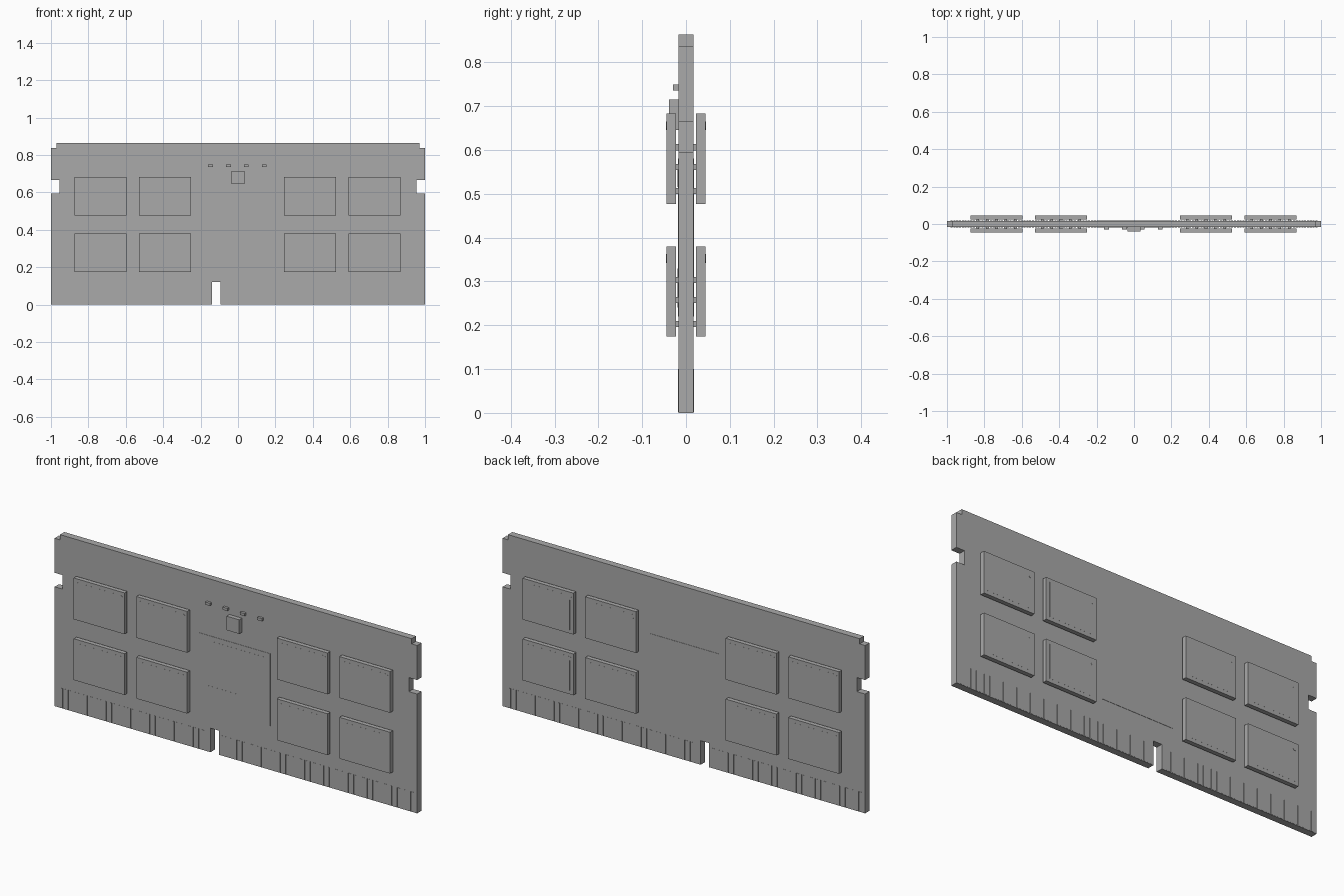
import bpy, bmesh, math
from mathutils import Matrix

cube = bpy.data.objects.get("Cube")
if cube:
    bpy.data.objects.remove(cube, do_unlink=True)

grey = bpy.data.materials.new("plain_grey")
GREY = (0.4, 0.4, 0.4, 1)
grey.diffuse_color = GREY
grey.use_nodes = True
grey.node_tree.nodes["Principled BSDF"].inputs["Base Color"].default_value = GREY

HALF = 0.017  # half the board thickness


def finish(name, bm):
    bmesh.ops.recalc_face_normals(bm, faces=bm.faces)
    mesh = bpy.data.meshes.new(name)
    bm.to_mesh(mesh)
    bm.free()
    mesh.materials.append(grey)
    obj = bpy.data.objects.new(name, mesh)
    bpy.context.scene.collection.objects.link(obj)
    return obj


def add_box(bm, x0, x1, y0, y1, z0, z1):
    place = Matrix.Translation(((x0 + x1) / 2, (y0 + y1) / 2, (z0 + z1) / 2))
    size = Matrix.Diagonal((x1 - x0, abs(y1 - y0), z1 - z0, 1))
    bmesh.ops.create_cube(bm, size=1, matrix=place @ size)


def boxes(name, *specs):
    bm = bmesh.new()
    for spec in specs:
        add_box(bm, *spec)
    return finish(name, bm)


# Circuit board: outline with stepped corners, side notches and key slot
side = [(1, 0), (1, 0.595), (0.955, 0.595), (0.955, 0.665),
        (1, 0.665), (1, 0.837), (0.97, 0.837), (0.97, 0.863)]
key = [(-0.14, 0), (-0.14, 0.12), (-0.093, 0.12), (-0.093, 0)]
outline = side + [(-x, z) for x, z in reversed(side)] + key
bm = bmesh.new()
face = bm.faces.new([bm.verts.new((x, -HALF, z)) for x, z in outline])
extruded = bmesh.ops.extrude_face_region(bm, geom=[face])
moved = [v for v in extruded["geom"] if isinstance(v, bmesh.types.BMVert)]
bmesh.ops.translate(bm, verts=moved, vec=(0, 2 * HALF, 0))
finish("circuit_board", bm)

CHIP_X = (-0.735, -0.39, 0.385, 0.73)
CHIP_Z = (0.277, 0.58)
CHIP_W, CHIP_H = 0.14, 0.103

for label, s in (("front", -1), ("back", 1)):
    # Edge contacts on both sides of the key slot
    pitch = 0.015
    bm = bmesh.new()
    for i in range(-65, 66):
        x = i * pitch
        if -0.155 < x < -0.078:
            continue
        add_box(bm, x - 0.0055, x + 0.0055, s * HALF, s * (HALF + 0.0008), 0.002, 0.1)
    finish(label + "_contacts", bm)

    # Paper label in the middle
    boxes(label + "_label", (-0.2, 0.19, s * HALF, s * (HALF + 0.0015), 0.22, 0.58))

    # Memory chips held off the board on solder balls
    for row, cz in zip(("lower", "upper"), CHIP_Z):
        for n, cx in enumerate(CHIP_X, 1):
            name = f"{label}_{row}_chip_{n}"
            boxes(name, (cx - CHIP_W, cx + CHIP_W, s * 0.023, s * 0.0445,
                         cz - CHIP_H, cz + CHIP_H))
            bm = bmesh.new()
            for dx in (-0.1, -0.05, 0, 0.05, 0.1):
                for dz in (-0.075, -0.02, 0.025):
                    add_box(bm, cx + dx - 0.007, cx + dx + 0.007, s * HALF, s * 0.023,
                            cz + dz - 0.006, cz + dz + 0.008)
            finish(name + "_solder", bm)
            # Printed panel and corner dot on the chip face
            boxes(name + "_panel", (cx - 0.12, cx + 0.12, s * 0.0445, s * 0.0448,
                                    cz - 0.085, cz + 0.085))
            bm = bmesh.new()
            spot = (cx - s * 0.12, s * 0.0447, cz + 0.075)
            bmesh.ops.create_cone(bm, cap_ends=True, segments=12, radius1=0.01,
                                  radius2=0.01, depth=0.001,
                                  matrix=Matrix.Translation(spot)
                                  @ Matrix.Rotation(math.pi / 2, 4, "X"))
            finish(name + "_dot", bm)

# Printed bars on the front label
boxes("label_bars",
      (-0.14, 0.16, -HALF - 0.0015, -HALF - 0.002, 0.515, 0.555),
      (-0.16, 0.005, -HALF - 0.0015, -HALF - 0.002, 0.24, 0.33))

# Small control chip and the row of resistors above it
boxes("control_chip", (-0.035, 0.034, -0.039, -HALF, 0.645, 0.715))
boxes("resistors", *[(x - 0.013, x + 0.013, -0.03, -HALF, 0.736, 0.749)
                     for x in (-0.147, -0.051, 0.044, 0.14)])
